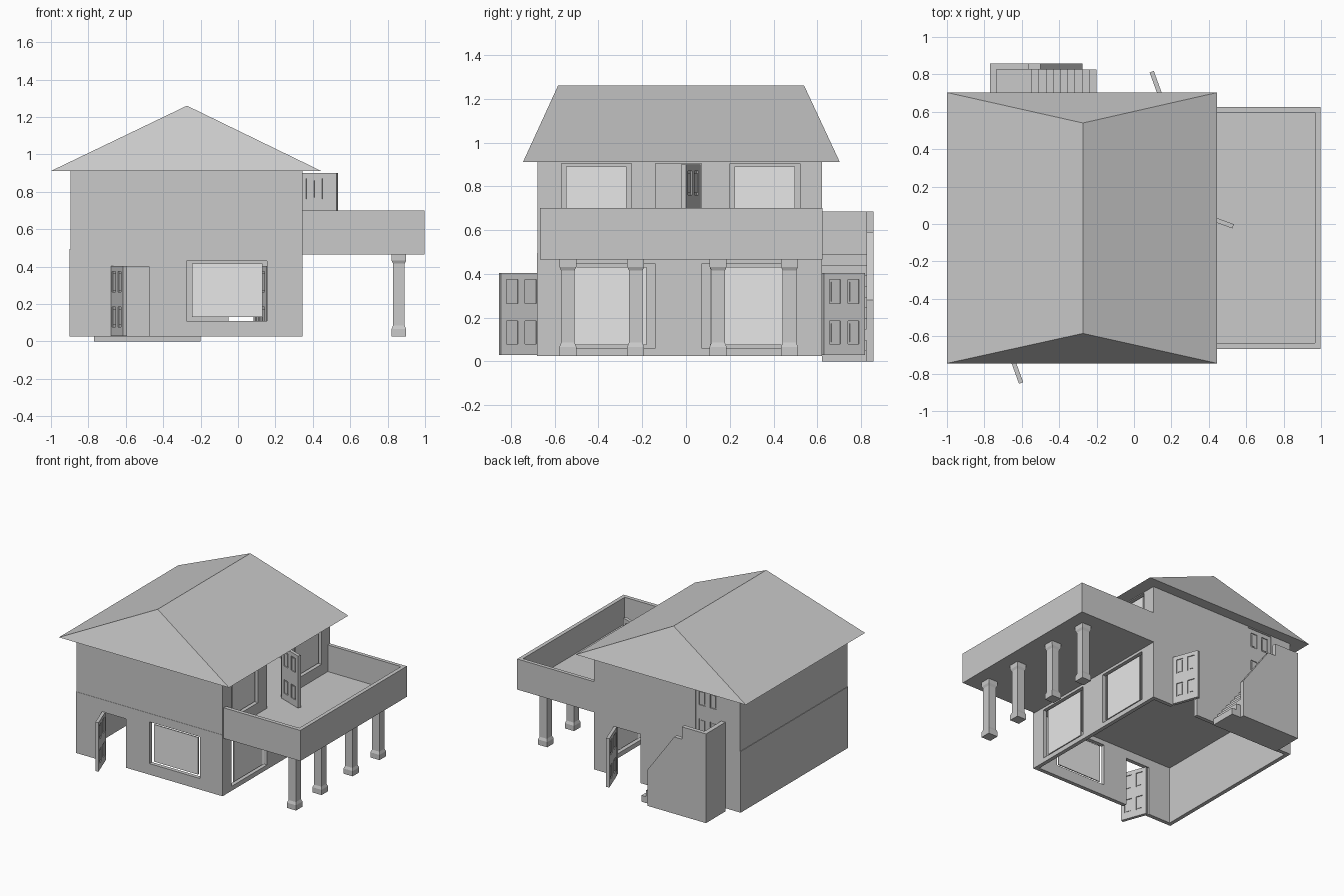
import bpy, bmesh, math
from mathutils import Matrix, Vector

if "Cube" in bpy.data.objects:
    bpy.data.objects.remove(bpy.data.objects["Cube"])


def material(name, grey):
    m = bpy.data.materials.new(name)
    m.diffuse_color = (grey, grey, grey, 1)
    m.use_nodes = True
    m.node_tree.nodes["Principled BSDF"].inputs["Base Color"].default_value = m.diffuse_color
    return m


PLASTER = material("plaster grey", 0.588)
GLASS = material("pale glass", 0.8)


def finish(name, bm, mat=PLASTER):
    bmesh.ops.recalc_face_normals(bm, faces=bm.faces)
    me = bpy.data.meshes.new(name)
    bm.to_mesh(me)
    bm.free()
    me.materials.append(mat)
    ob = bpy.data.objects.new(name, me)
    bpy.context.collection.objects.link(ob)
    return ob


def add_box(bm, x0, x1, y0, y1, z0, z1):
    mid = Vector(((x0 + x1) / 2, (y0 + y1) / 2, (z0 + z1) / 2))
    m = Matrix.Translation(mid) @ Matrix.Diagonal((x1 - x0, y1 - y0, z1 - z0, 1))
    bmesh.ops.create_cube(bm, size=1, matrix=m)


def box(name, *dims, mat=PLASTER):
    bm = bmesh.new()
    add_box(bm, *dims)
    return finish(name, bm, mat)


def prism(name, profile, y0, y1):
    """Extrude an x-z outline along y."""
    bm = bmesh.new()
    face = bm.faces.new([bm.verts.new((x, y0, z)) for x, z in profile])
    ext = bmesh.ops.extrude_face_region(bm, geom=[face])
    verts = [g for g in ext["geom"] if isinstance(g, bmesh.types.BMVert)]
    bmesh.ops.translate(bm, verts=verts, vec=(0, y1 - y0, 0))
    return finish(name, bm)


def cut(ob, *dims):
    cutter = box("cutter", *dims)
    cutter.hide_render = True
    mod = ob.modifiers.new("cut", 'BOOLEAN')
    mod.operation = 'DIFFERENCE'
    mod.solver = 'EXACT'
    mod.object = cutter
    bpy.context.view_layer.objects.active = ob
    bpy.ops.object.modifier_apply(modifier=mod.name)
    bpy.data.objects.remove(cutter)


X0, X1, Y0, Y1 = -0.9, 0.345, -0.68, 0.622   # house footprint
T = 0.03                                     # wall thickness

# Ground storey, open underneath, with its ceiling slab
lower = box("ground_storey", X0, X1, Y0, Y1, 0.025, 0.495)
cut(lower, X0 + T, X1 - T, Y0 + T, Y1 - T, -0.1, 0.465)
cut(lower, -0.68, -0.475, Y0 - 0.1, Y0 + 0.1, -0.1, 0.4)     # front doorway
cut(lower, -0.05, 0.165, Y1 - 0.1, Y1 + 0.1, -0.1, 0.4)      # back doorway

# Upper storey walls
upper = box("upper_storey", X0 + 0.004, X1, Y0 + 0.002, Y1, 0.495, 0.911)
cut(upper, X0 + T, X1 - T, Y0 + T, Y1 - T, 0.4, 1.0)
cut(upper, X1 - 0.1, X1 + 0.1, -0.14, 0.07, 0.4, 0.903)      # balcony doorway
cut(upper, -0.725, -0.515, Y1 - 0.1, Y1 + 0.1, 0.4, 0.903)   # stair doorway

# Windows: an opening with a slightly smaller pane
cut(lower, -0.275, 0.155, Y0 - 0.1, Y0 + 0.1, 0.11, 0.43)
box("front_window", -0.245, 0.13, Y0 + 0.01, Y0 + 0.018, 0.13, 0.415, mat=GLASS)
for wall, tag, a, b, z0, z1 in [
    (lower, "lower_front", -0.57, -0.14, 0.06, 0.445),
    (lower, "lower_back", 0.07, 0.50, 0.06, 0.445),
    (upper, "upper_front", -0.57, -0.25, 0.58, 0.905),
    (upper, "upper_back", 0.20, 0.52, 0.58, 0.905),
]:
    g = 0.04 if wall == lower else 0.022
    cut(wall, X1 - 0.1, X1 + 0.1, a, b, z0, z1)
    box(tag + "_side_window", X1 - 0.018, X1 - 0.01, a + g, b - g,
        z0 + 0.015, z1 - 0.015, mat=GLASS)


# Panelled doors
def door(name, hinge, angle, w=0.2, h=0.375):
    bm = bmesh.new()
    add_box(bm, 0.01, w - 0.01, -0.005, 0.005, 0.01, h - 0.01)
    cols = [(0.028, 0.082), (w - 0.082, w - 0.028)]
    rows = [(0.05, 0.155), (h - 0.14, h - 0.03)]
    for a, b in [(0, cols[0][0]), (cols[0][1], cols[1][0]), (cols[1][1], w)]:
        add_box(bm, a, b, -0.012, 0.012, 0, h)
    for a, b in cols:
        for c, d in [(0, rows[0][0]), (rows[0][1], rows[1][0]), (rows[1][1], h)]:
            add_box(bm, a, b, -0.012, 0.012, c, d)
        for c, d in rows:
            add_box(bm, a + 0.01, b - 0.01, -0.009, 0.009, c + 0.01, d - 0.01)
    ob = finish(name, bm)
    ob.location = hinge
    ob.rotation_euler.z = math.radians(angle)


door("front_door", (-0.672, -0.662, 0.028), -70)
door("back_door", (0.163, 0.626, 0.028), 110)
door("balcony_door", (0.342, 0.056, 0.5), -20, h=0.4)
door("stair_door", (-0.722, Y1 - 0.014, 0.497), 0, w=0.205, h=0.403)

# Hipped roof
bm = bmesh.new()
base = [bm.verts.new((x, y, 0.911)) for x, y in
        [(-1, -0.745), (0.445, -0.745), (0.445, 0.703), (-1, 0.703)]]
r0 = bm.verts.new((-0.273, -0.585, 1.26))
r1 = bm.verts.new((-0.273, 0.54, 1.26))
for f in [base, (base[0], base[1], r0), (base[1], base[2], r1, r0),
          (base[2], base[3], r1), (base[3], base[0], r0, r1)]:
    bm.faces.new(f)
finish("roof", bm)

# Balcony tray with parapet
balcony = box("balcony", X1, 0.997, -0.667, 0.625, 0.465, 0.7)
cut(balcony, X1 - 0.1, 0.967, -0.637, 0.597, 0.495, 0.8)

# Square pillars with flared base and capital
for i, y in enumerate([-0.54, -0.23, 0.147, 0.473]):
    bm = bmesh.new()
    rings = []
    for z, r in [(0.025, 0.039), (0.065, 0.039), (0.085, 0.031),
                 (0.415, 0.031), (0.432, 0.039), (0.466, 0.039)]:
        rings.append([bm.verts.new((0.86 + sx * r, y + sy * r, z))
                      for sx, sy in [(-1, -1), (1, -1), (1, 1), (-1, 1)]])
    for a, b in zip(rings, rings[1:]):
        for k in range(4):
            bm.faces.new((a[k], a[k - 1], b[k - 1], b[k]))
    bm.faces.new(rings[0])
    bm.faces.new(rings[-1])
    finish("pillar_%d" % (i + 1), bm)

# Outside stair: steps and landing
n, run, rise = 9, 0.345 / 9, 0.049
steps = [(-0.735, 0), (-0.2, 0)]
for i in range(n):
    steps += [(-0.2 - i * run, (i + 1) * rise), (-0.2 - (i + 1) * run, (i + 1) * rise)]
steps += [(-0.545, 0.49), (-0.735, 0.49)]
prism("stair_steps", steps, Y1, 0.825)

# Stair side walls
prism("stair_parapet", [(-0.77, 0), (-0.275, 0), (-0.275, 0.28), (-0.5, 0.59),
                        (-0.565, 0.59), (-0.565, 0.685), (-0.77, 0.685)], 0.825, 0.857)
box("stair_end_wall", -0.77, -0.735, Y1, 0.825, 0, 0.685)
